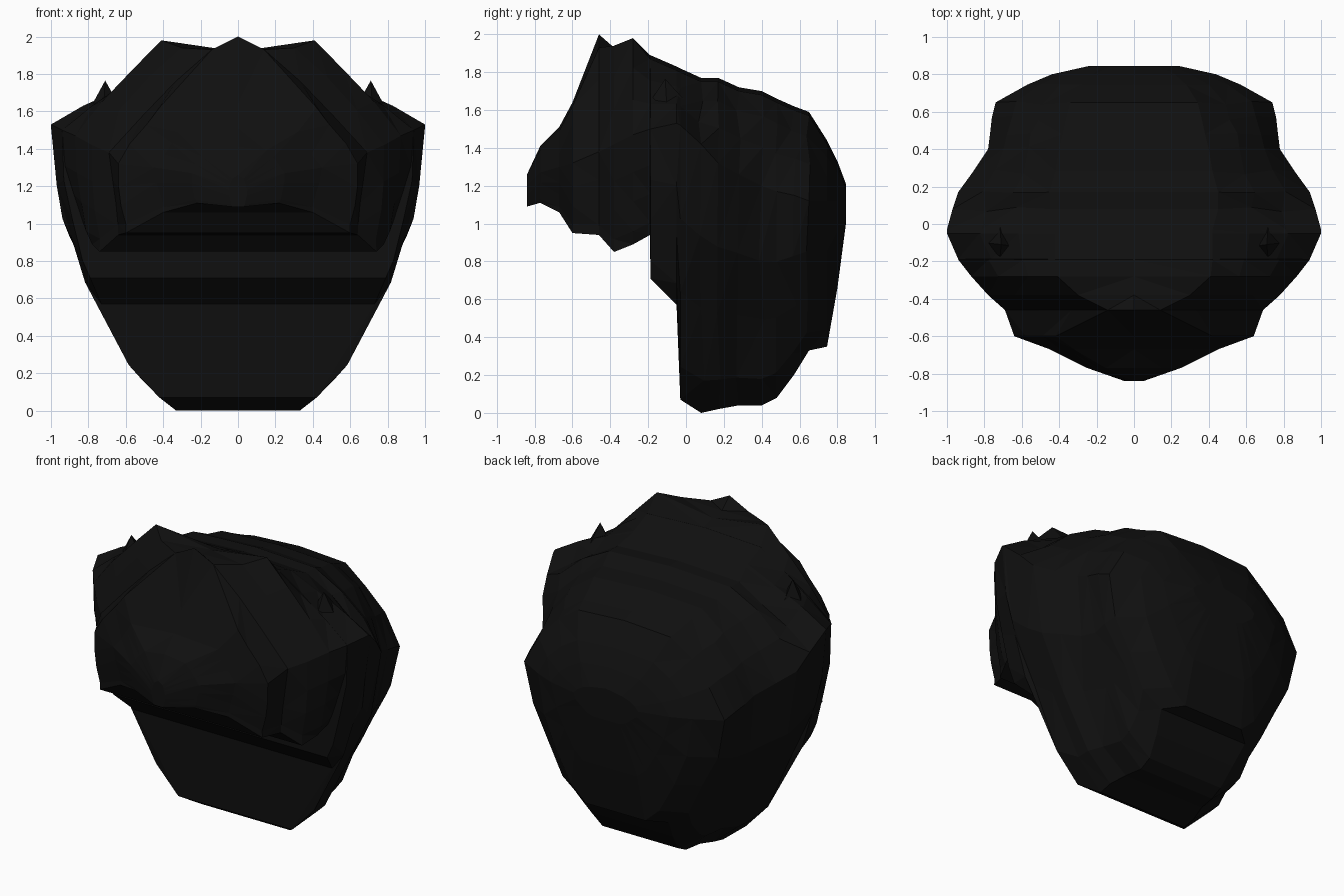
import bpy, bmesh, math, random

if "Cube" in bpy.data.objects:
    bpy.data.objects.remove(bpy.data.objects["Cube"])

random.seed(4)
black = bpy.data.materials.new("black_hair")
black.diffuse_color = (0.005, 0.005, 0.005, 1)
black.use_nodes = True
black.node_tree.nodes["Principled BSDF"].inputs["Base Color"].default_value = black.diffuse_color

# Cross-sections from forehead to nape:
# y, half width, top z, widest z, bottom z, bottom half width, top half width
SECTIONS = [
    (-0.84, .05, 1.26, 1.18, 1.09, .03, .03),
    (-0.77, .25, 1.41, 1.27, 1.11, .22, .15),
    (-0.67, .45, 1.51, 1.30, 1.06, .40, .32),
    (-0.60, .64, 1.64, 1.32, .95, .60, .42),
    (-0.46, .69, 2.00, 1.38, .94, .64, .14),
    (-0.38, .78, 1.93, 1.42, .85, .74, .30),
    (-0.28, .87, 1.92, 1.47, .89, .78, .41),
    (-0.19, .94, 1.89, 1.50, .94, .80, .42),
    (-0.188, .94, 1.89, 1.50, .71, .79, .42),
    (-0.05, 1.0, 1.83, 1.53, .57, .73, .42),
    (-0.03, 1.0, 1.82, 1.52, .07, .42, .42),
    (0.08, .97, 1.77, 1.42, .00, .33, .45),
    (0.17, .94, 1.77, 1.32, .02, .33, .45),
    (0.28, .86, 1.72, 1.26, .04, .30, .42),
    (0.40, .78, 1.70, 1.20, .04, .28, .40),
    (0.48, .77, 1.66, 1.17, .08, .28, .38),
    (0.57, .76, 1.62, 1.15, .20, .30, .36),
    (0.65, .74, 1.59, 1.12, .33, .33, .34),
    (0.745, .57, 1.44, 1.12, .35, .22, .28),
    (0.80, .44, 1.33, 1.12, .66, .20, .22),
    (0.845, .24, 1.21, 1.12, 1.00, .10, .12),
]
EDGE_DROP = {-0.46: .07, -0.28: -.06, -0.38: -.01}   # peaks along the quiff


def half_section(y, w, zt, zw, zb, wb, wt):
    """Points from the top centre, round the side, to the bottom centre."""
    ze = zt - EDGE_DROP.get(y, .02)
    bulge = .03 if y < .1 else .11
    pts = [(0, zt), (wt, ze)]
    for t in (1 / 3, 2 / 3):
        arc = bulge * math.sin(math.pi * t)
        pts.append((wt + (w - wt) * (t + arc), ze + (zw - ze) * (t - arc)))
    pts.append((w, zw))
    for u, v in ((.9, .66), (.6, .39), (.31, .12)):
        pts.append((wb + (w - wb) * u, zb + (zw - zb) * v))
    pts += [(wb, zb), (0, zb)]
    return pts


def make_object(name, bm):
    bmesh.ops.recalc_face_normals(bm, faces=bm.faces)
    mesh = bpy.data.meshes.new(name)
    bm.to_mesh(mesh)
    bm.free()
    mesh.materials.append(black)
    ob = bpy.data.objects.new(name, mesh)
    bpy.context.collection.objects.link(ob)
    return ob


# Main hair mass: mirrored loft with slightly uneven, faceted locks
bm = bmesh.new()
rings = []
for s in SECTIONS:
    half = half_section(*s)
    last = len(half) - 1
    right, left = [], []
    for i, (x, z) in enumerate(half):
        inner = i in (2, 3, 5, 6, 7)
        jx = random.uniform(-.02, .008) if inner and s[1] > .3 else 0
        jy = random.uniform(-.015, .015) if inner and s[0] > 0 and s[0] < .7 else 0
        right.append(bm.verts.new((x + jx, s[0] + jy, z)))
        if 0 < i < last:
            left.append(bm.verts.new((-x - jx, s[0] + jy, z)))
    rings.append(right + left[::-1])
n = len(rings[0])
for a, b in zip(rings, rings[1:]):
    for i in range(n):
        j = (i + 1) % n
        bm.faces.new((a[i], a[j], b[j], b[i]))
bm.faces.new(rings[0])
bm.faces.new(rings[-1])
bmesh.ops.triangulate(bm, faces=bm.faces)
make_object("hair_mass", bm)

# Small pointed tufts above the temples
for name, side in (("right_tuft", 1), ("left_tuft", -1)):
    bm = bmesh.new()
    base = [bm.verts.new((side * x, y, z)) for x, y, z in
            ((.64, -.12, 1.64), (.72, -.22, 1.60), (.80, -.10, 1.60), (.72, .04, 1.60))]
    tip = bm.verts.new((side * .71, -.11, 1.765))
    for i in range(4):
        bm.faces.new((base[i], base[(i + 1) % 4], tip))
    bm.faces.new(base)
    make_object(name, bm)
